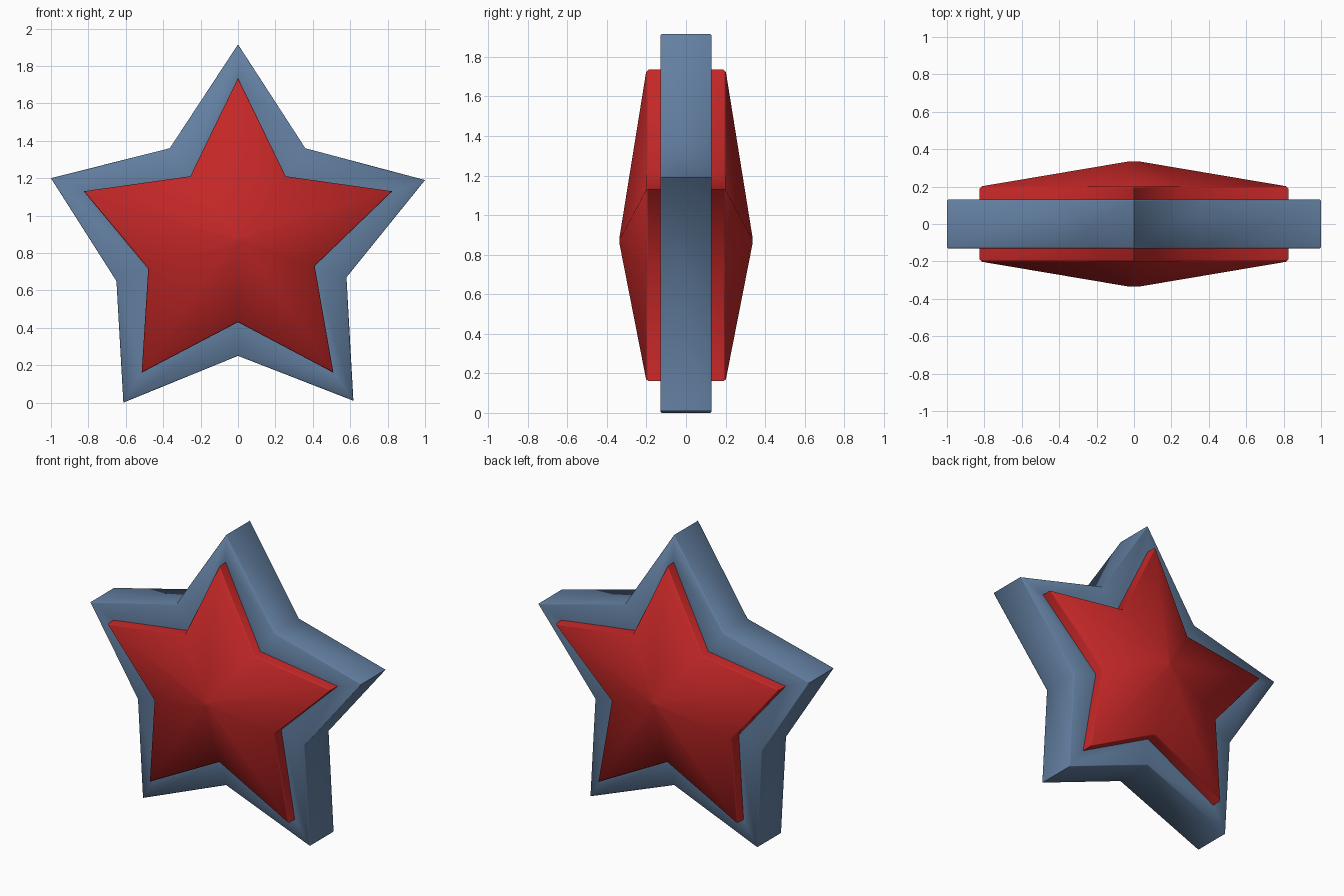
import bpy
import bmesh
import math

default = bpy.data.objects.get("Cube")
if default:
    bpy.data.objects.remove(default, do_unlink=True)

CENTRE_Z = 0.87


def make_material(name, colour):
    mat = bpy.data.materials.new(name)
    mat.use_nodes = True
    mat.diffuse_color = colour
    shader = mat.node_tree.nodes["Principled BSDF"]
    shader.inputs["Base Color"].default_value = colour
    shader.inputs["Roughness"].default_value = 0.6
    return mat


def loft_star(name, half_layers, mat):
    """Skin star outlines (outline, scale, depth) from front to back, mirrored in y."""
    layers = [(o, s, -d) for o, s, d in half_layers]
    layers += [(o, s, d) for o, s, d in reversed(half_layers)]
    bm = bmesh.new()
    rings = []
    for outline, scale, y in layers:
        rings.append([bm.verts.new((x * scale, y, CENTRE_Z + (z - CENTRE_Z) * scale))
                      for x, z in outline])
    for a, b in zip(rings, rings[1:]):
        n = len(a)
        for i in range(n):
            j = (i + 1) % n
            bm.faces.new((a[i], a[j], b[j], b[i]))
    bm.faces.new(rings[0])
    bm.faces.new(rings[-1])
    bmesh.ops.recalc_face_normals(bm, faces=bm.faces)
    mesh = bpy.data.meshes.new(name)
    bm.to_mesh(mesh)
    bm.free()
    mesh.materials.append(mat)
    obj = bpy.data.objects.new(name, mesh)
    bpy.context.collection.objects.link(obj)
    # Soft across the notches and rims, crisp at the star tips
    bpy.ops.object.select_all(action="DESELECT")
    obj.select_set(True)
    bpy.context.view_layer.objects.active = obj
    bpy.ops.object.shade_smooth_by_angle(angle=math.radians(60))
    return obj


# Star outlines, clockwise from the top tip
border_outline = [(0, 1.915), (0.36, 1.36), (1, 1.19), (0.58, 0.67), (0.617, 0.01),
                  (0, 0.25), (-0.613, 0.0), (-0.65, 0.65), (-1, 1.2), (-0.365, 1.36)]
gem_outline = [(0, 1.735), (0.255, 1.21), (0.825, 1.13), (0.41, 0.73), (0.51, 0.16),
               (0, 0.43), (-0.515, 0.16), (-0.48, 0.715), (-0.825, 1.13), (-0.255, 1.21)]

blue = make_material("slate blue", (0.125, 0.215, 0.36, 1))
red = make_material("deep red", (0.55, 0.02, 0.02, 1))

# Flat border with a narrow eased rim
loft_star("star_border", [(gem_outline, 1, 0.13), (border_outline, 0.993, 0.13),
                          (border_outline, 1, 0.124)], blue)

# Faceted star rising to a blunt point on both faces
loft_star("star_centre", [(gem_outline, 0.03, 0.335), (gem_outline, 0.985, 0.202),
                          (gem_outline, 1, 0.19)], red)
